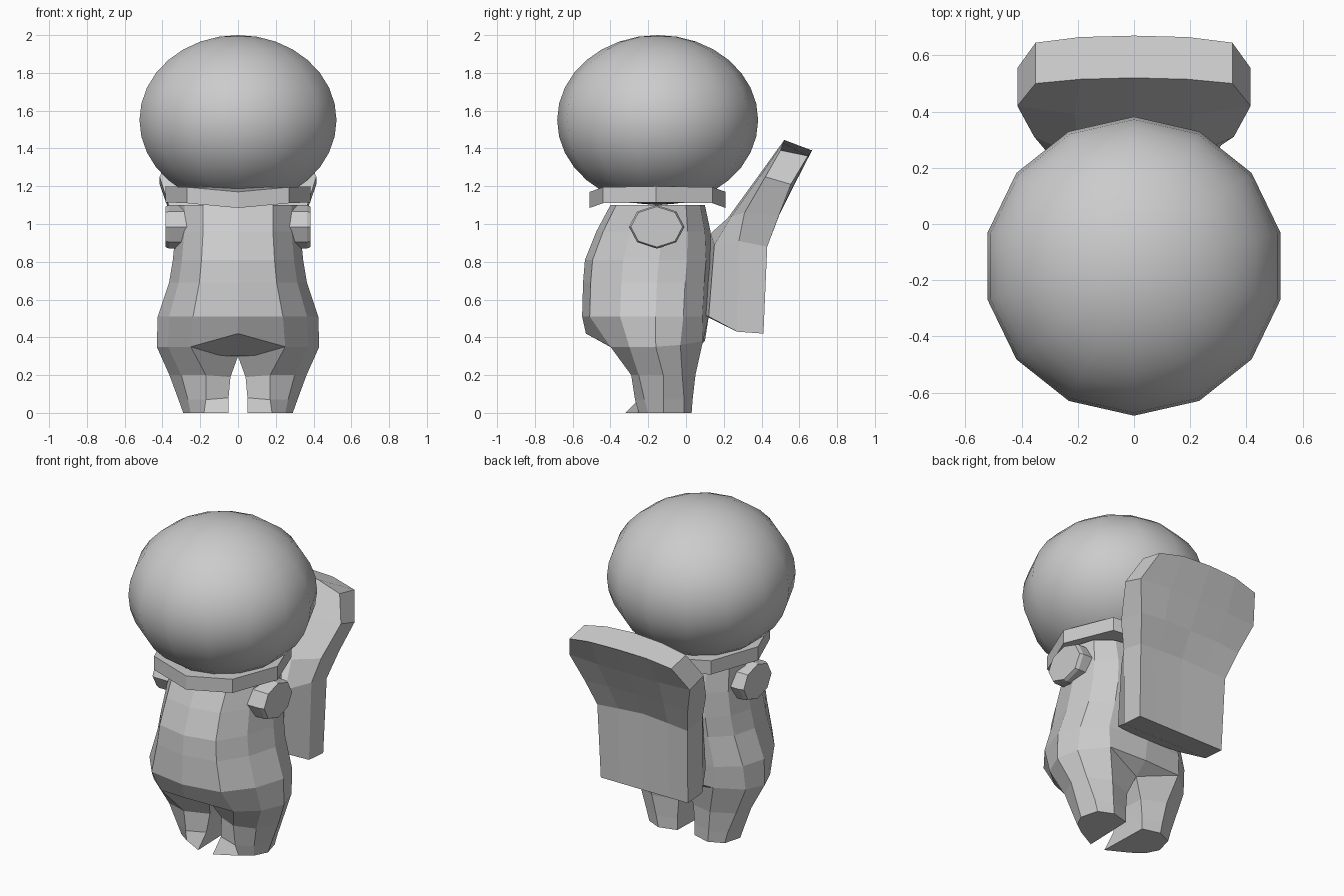
import bpy, bmesh, math


def loft(name, rings, mirror=False):
    """Skin closed rings of points, cap both ends, optionally mirror in x."""
    bm = bmesh.new()
    rows = [[bm.verts.new(p) for p in ring] for ring in rings]
    n = len(rows[0])
    for a, b in zip(rows, rows[1:]):
        for i in range(n):
            j = (i + 1) % n
            bm.faces.new((a[i], a[j], b[j], b[i]))
    bm.faces.new(rows[0])
    bm.faces.new(rows[-1])
    bmesh.ops.recalc_face_normals(bm, faces=bm.faces)
    me = bpy.data.meshes.new(name)
    bm.to_mesh(me)
    bm.free()
    ob = bpy.data.objects.new(name, me)
    bpy.context.collection.objects.link(ob)
    if mirror:
        mod = ob.modifiers.new("Mirror", 'MIRROR')
        mod.use_clip = False
        mod.use_mirror_merge = False
    return ob


def whole(half):
    """Complete a half ring whose first and last points lie on x = 0."""
    return half + [(-x, y, z) for x, y, z in half[-2:0:-1]]


# Head: smooth 14-sided ellipsoid
bpy.ops.mesh.primitive_uv_sphere_add(segments=14, ring_count=16, radius=1,
                                     location=(0, -0.15, 1.55))
head = bpy.context.object
head.name = "head"
head.scale = (0.535, 0.532, 0.45)
bpy.ops.object.shade_smooth()

# Collar: eight-sided band dipping at front and back
outline = [(0, -0.51, -0.03), (0.27, -0.44, -0.005), (0.385, -0.16, 0),
           (0.27, 0.14, -0.005), (0, 0.21, -0.03)]
loft("collar", [whole([(x, y, z + h) for x, y, z in outline]) for h in (1.115, 1.2)])

# Torso: 12-sided rings given by height, half width, front y and back y
SHAPE = [(0, 0), (0.56, 0.06), (0.86, 0.3), (1, 0.58), (0.9, 0.8), (0.6, 0.95), (0, 1)]


def torso_ring(z, w, front, back):
    return whole([(x * w, front + t * (back - front), z) for x, t in SHAPE])


crotch = whole([(0, -0.3, 0.3), (0.12, -0.32, 0.305), (0.13, -0.25, 0.3), (0.13, -0.16, 0.3),
                (0.13, -0.08, 0.3), (0.12, 0, 0.31), (0, 0.02, 0.31)])
hip = whole([(0, -0.53, 0.42), (0.25, -0.40, 0.35), (0.37, -0.3, 0.35), (0.43, -0.16, 0.35),
             (0.39, -0.03, 0.36), (0.25, 0.09, 0.38), (0, 0.10, 0.38)])
loft("torso", [crotch, hip,
               torso_ring(0.51, 0.425, -0.55, 0.12),
               torso_ring(0.69, 0.365, -0.545, 0.13),
               torso_ring(0.81, 0.345, -0.535, 0.14),
               torso_ring(0.96, 0.33, -0.475, 0.13),
               torso_ring(1.1, 0.33, -0.40, 0.10)])

# Legs: tapering, with a toe point on the inner front
loft("leg", [
    [(0.0, -0.28, 0.3), (0.25, -0.40, 0.35), (0.37, -0.3, 0.35), (0.43, -0.16, 0.35),
     (0.39, -0.03, 0.36), (0.25, 0.09, 0.38), (0.0, 0.02, 0.31)],
    [(0.04, -0.22, 0.19), (0.17, -0.29, 0.2), (0.30, -0.25, 0.2), (0.363, -0.12, 0.2),
     (0.33, -0.02, 0.2), (0.2, 0.05, 0.2), (0.05, 0.0, 0.19)],
    [(0.05, -0.24, 0.08), (0.17, -0.27, 0.07), (0.265, -0.22, 0.07), (0.315, -0.12, 0.07),
     (0.28, -0.01, 0.07), (0.18, 0.035, 0.07), (0.06, 0.0, 0.07)],
    [(0.05, -0.32, 0), (0.18, -0.25, 0), (0.25, -0.2, 0), (0.29, -0.12, 0),
     (0.26, -0.01, 0), (0.17, 0.03, 0), (0.06, 0.0, 0)],
], mirror=True)

# Arm stubs: short eight-sided sleeves
def arm_ring(x, scale):
    return [(x, -0.155 + 0.147 * scale * math.cos(a), 0.985 + 0.115 * scale * math.sin(a))
            for a in (math.tau * i / 8 for i in range(8))]


loft("arm", [arm_ring(0.2, 1.0), arm_ring(0.365, 1.0), arm_ring(0.385, 0.93)], mirror=True)

# Tail: thick flap rising behind the back, flaring and leaning backwards
loft("tail", [whole(h) for h in (
    [(0, 0.41, 0.42), (0.17, 0.41, 0.42), (0.30, 0.41, 0.42),
     (0.30, 0.27, 0.43), (0.22, 0.12, 0.51), (0, 0.09, 0.52)],
    [(0, 0.42, 0.9), (0.17, 0.425, 0.89), (0.31, 0.43, 0.88),
     (0.31, 0.28, 0.91), (0.22, 0.15, 0.89), (0, 0.13, 0.95)],
    [(0, 0.495, 1.05), (0.19, 0.495, 1.05), (0.355, 0.49, 1.04),
     (0.355, 0.31, 1.06), (0.2, 0.24, 1.04), (0, 0.22, 1.03)],
    [(0, 0.575, 1.21), (0.21, 0.57, 1.21), (0.415, 0.555, 1.21),
     (0.415, 0.42, 1.25), (0.21, 0.39, 1.25), (0, 0.38, 1.25)],
    [(0, 0.67, 1.395), (0.19, 0.665, 1.39), (0.35, 0.645, 1.36),
     (0.35, 0.50, 1.39), (0.19, 0.515, 1.43), (0, 0.52, 1.445)],
)])
